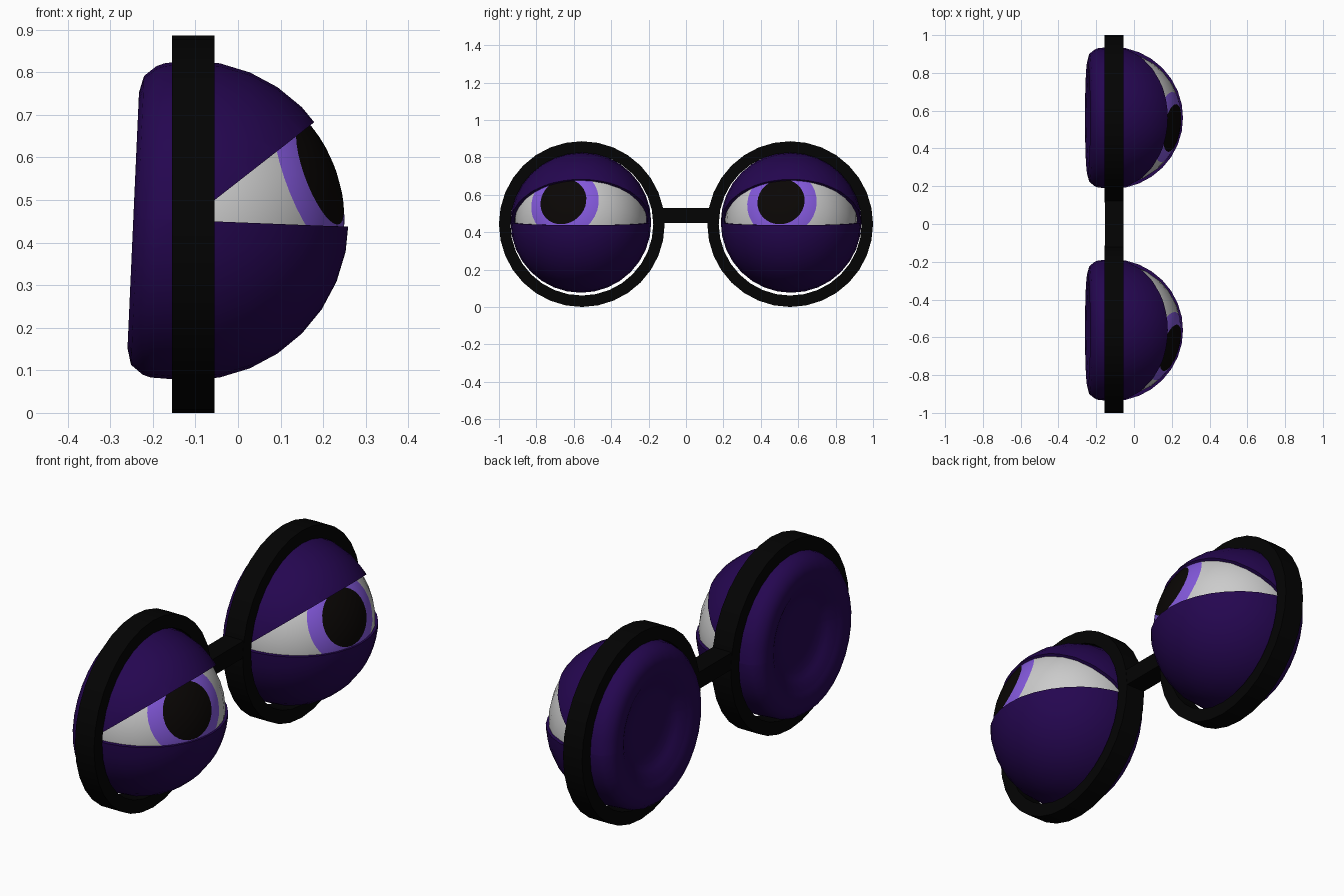
import bpy, bmesh, math
from mathutils import Vector, Matrix

if "Cube" in bpy.data.objects:
    bpy.data.objects.remove(bpy.data.objects["Cube"])

SEG = 32
R_LID, R_EYE = 0.376, 0.354
EYE_X, EYE_Y, EYE_Z = -0.116, 0.562, 0.452


def mat(name, rgb):
    m = bpy.data.materials.new(name)
    m.diffuse_color = (*rgb, 1)
    m.use_nodes = True
    m.node_tree.nodes["Principled BSDF"].inputs["Base Color"].default_value = m.diffuse_color
    return m


PURPLE = mat("lid_purple", (0.018, 0.002, 0.08))
BLACK = mat("frame_black", (0.001, 0.001, 0.001))
WHITE = mat("eye_white", (0.8, 0.8, 0.8))
IRIS = mat("iris_violet", (0.23, 0.1, 0.72))
PUPIL = mat("pupil_black", (0.003, 0.002, 0.0015))


def finish(bm, name, mats, loc, smooth=True):
    bmesh.ops.recalc_face_normals(bm, faces=bm.faces)
    me = bpy.data.meshes.new(name)
    bm.to_mesh(me)
    bm.free()
    for m in mats:
        me.materials.append(m)
    ob = bpy.data.objects.new(name, me)
    ob.location = loc
    bpy.context.collection.objects.link(ob)
    if smooth:
        bpy.ops.object.select_all(action='DESELECT')
        ob.select_set(True)
        bpy.context.view_layer.objects.active = ob
        bpy.ops.object.shade_smooth_by_angle(angle=math.radians(40))
    return ob


def revolve(profile, closed=False):
    """Spin (x, radius) points around the x axis."""
    bm = bmesh.new()
    pts = [bm.verts.new((x, 0, r)) for x, r in profile]
    pairs = list(zip(pts, pts[1:])) + ([(pts[-1], pts[0])] if closed else [])
    edges = [bm.edges.new(p) for p in pairs]
    bmesh.ops.spin(bm, geom=pts + edges, cent=(0, 0, 0), axis=(1, 0, 0),
                   angle=math.tau, steps=SEG, use_duplicate=False)
    bmesh.ops.remove_doubles(bm, verts=bm.verts, dist=1e-4)
    return bm


# Lid outline: round front, flattened and dished back
lid_profile = [(R_LID * math.cos(math.radians(11.25 * i)),
                R_LID * math.sin(math.radians(11.25 * i))) for i in range(10)]
lid_profile += [(-0.092, 0.362), (-0.12, 0.339), (-0.13, 0.30), (-0.124, 0.25),
                (-0.10, 0.205), (-0.082, 0.17), (-0.076, 0.1), (-0.074, 0)]

LOWER_N = Vector((0.04, 0, 1))
TILT = math.radians(38)
UPPER_N = Vector((-math.sin(TILT), 0, math.cos(TILT)))


def lid(name, loc, normals):
    bm = revolve(lid_profile)
    for v in bm.verts:                      # back leans slightly
        if v.co.x < -0.06:
            v.co.x += 0.045 * v.co.z
    for n in normals:
        bmesh.ops.bisect_plane(bm, geom=bm.verts[:] + bm.edges[:] + bm.faces[:],
                               dist=1e-3, plane_co=(0, 0, 0), plane_no=n,
                               clear_inner=True)
    bmesh.ops.recalc_face_normals(bm, faces=bm.faces)
    # inner skin: a smaller copy, joined along the cut edge
    rim = [e for e in bm.edges if e.is_boundary]
    dup = bmesh.ops.duplicate(bm, geom=bm.verts[:] + bm.edges[:] + bm.faces[:])
    twin = dup["vert_map"]
    for v in [g for g in dup["geom"] if isinstance(g, bmesh.types.BMVert)]:
        v.co *= 0.95
    for e in rim:
        a, b = e.verts
        bm.faces.new((a, b, twin[b], twin[a]))
    finish(bm, name, [PURPLE], loc)


def eyeball(name, loc, az, el):
    # pole points along the gaze; rings placed on pupil and iris borders
    angs = [0, 7, 14, 21.2, 26, 32.2] + [32.2 + 147.8 * i / 13 for i in range(1, 14)]
    prof = [(R_EYE * math.cos(math.radians(a)), R_EYE * math.sin(math.radians(a)))
            for a in angs]
    bm = revolve(prof)
    for f in bm.faces:
        c = f.calc_center_median().normalized()
        a = math.degrees(math.acos(max(-1, min(1, c.x))))
        f.material_index = 2 if a < 21.2 else 1 if a < 32.2 else 0
    rot = (Matrix.Rotation(math.radians(az), 4, 'Z')
           @ Matrix.Rotation(math.radians(-el), 4, 'Y'))
    bm.transform(rot)
    for v in bm.verts:                      # flattened back inside the lids
        v.co.x = max(v.co.x, -0.05)
    finish(bm, name, [WHITE, IRIS, PUPIL], loc)


for side, sgn, az in (("left", -1, -17.5), ("right", 1, -10)):
    loc = (EYE_X, sgn * EYE_Y, EYE_Z)
    eyeball(side + "_eyeball", (EYE_X + 0.012, loc[1], EYE_Z), az, 19.6)
    lid(side + "_upper_lid", loc, [UPPER_N, LOWER_N])
    lid(side + "_lower_lid", loc, [-LOWER_N])
    # Round frame
    ring = revolve([(-0.05, 0.382), (0.05, 0.382), (0.05, 0.443), (-0.05, 0.443)], True)
    finish(ring, side + "_frame_ring", [BLACK], (-0.105, sgn * 0.557, 0.443))

# Bridge between the rings
bm = bmesh.new()
bmesh.ops.create_cube(bm, size=1)
bmesh.ops.scale(bm, vec=(0.098, 0.28, 0.08), verts=bm.verts)
finish(bm, "bridge", [BLACK], (-0.105, 0, 0.49), smooth=False)
